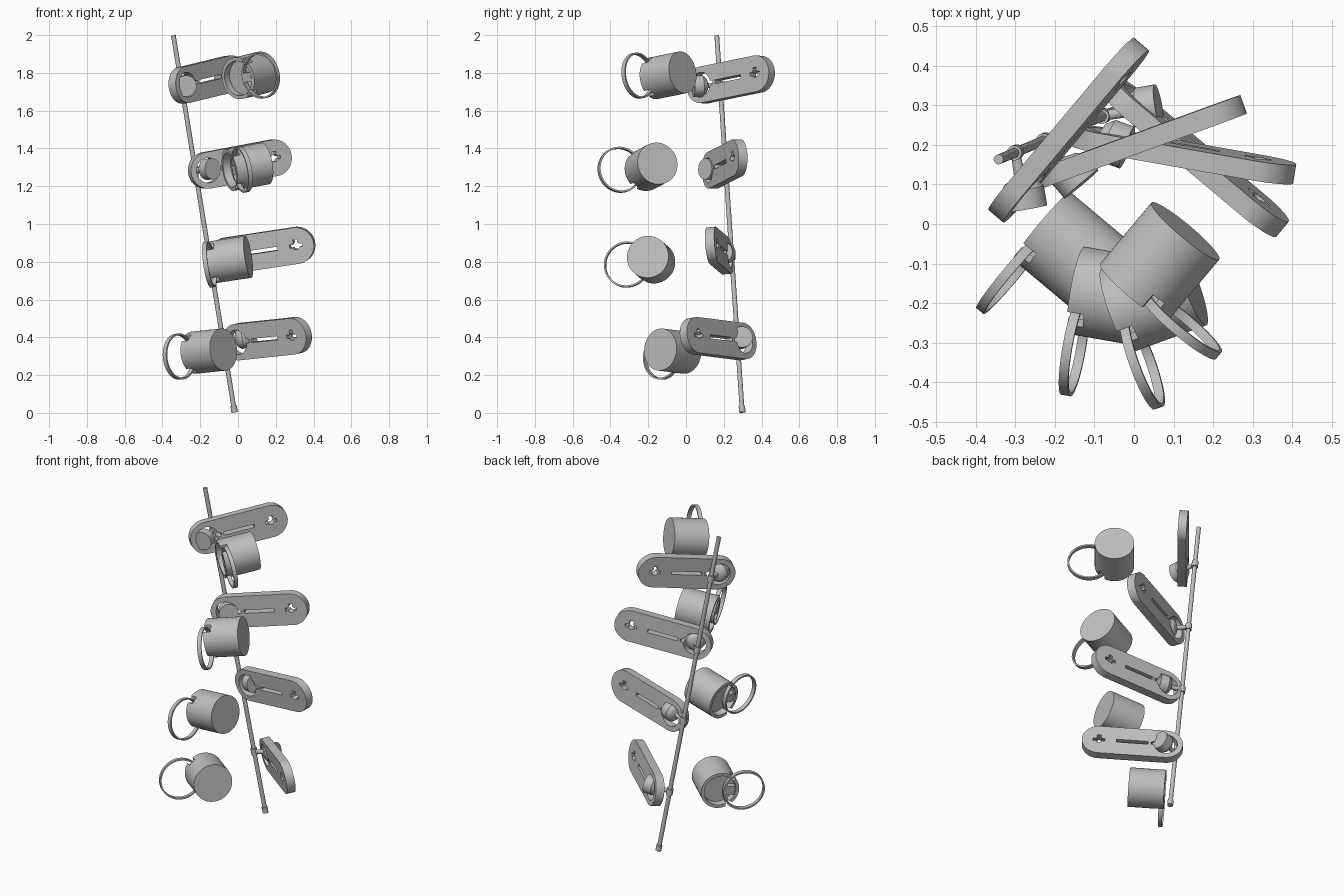
import bpy, bmesh
from math import radians, sin, cos, pi, tau
from mathutils import Matrix, Vector

if "Cube" in bpy.data.objects:
    bpy.data.objects.remove(bpy.data.objects["Cube"])

grey = bpy.data.materials.new("plain grey")
grey.use_nodes = True
grey.diffuse_color = (0.52, 0.52, 0.52, 1)
grey.node_tree.nodes["Principled BSDF"].inputs["Base Color"].default_value = grey.diffuse_color

ROD_LOW = Vector((-0.018, 0.298, 0.003))
ROD_HIGH = Vector((-0.342, 0.163, 1.998))
AXIS = (ROD_HIGH - ROD_LOW).normalized()


def link(name, mesh, matrix=None):
    ob = bpy.data.objects.new(name, mesh)
    bpy.context.collection.objects.link(ob)
    if matrix:
        ob.matrix_world = matrix
    return ob


def activate(ob):
    bpy.ops.object.select_all(action='DESELECT')
    ob.select_set(True)
    bpy.context.view_layer.objects.active = ob


def finish(mesh):
    """Weld, fix normals, colour and shade a mesh."""
    bm = bmesh.new()
    bm.from_mesh(mesh)
    bmesh.ops.remove_doubles(bm, verts=bm.verts, dist=1e-5)
    bmesh.ops.recalc_face_normals(bm, faces=bm.faces)
    bm.to_mesh(mesh)
    bm.free()
    mesh.materials.clear()
    mesh.materials.append(grey)
    ob = link("shading_helper", mesh)
    activate(ob)
    bpy.ops.object.shade_smooth_by_angle(angle=radians(30))
    bpy.data.objects.remove(ob)
    return mesh


def lathe(name, profile, closed=False, steps=64):
    """Spin (along, radius) points about the local x axis."""
    bm = bmesh.new()
    vs = [bm.verts.new((x, 0, r)) for x, r in profile]
    es = [bm.edges.new(p) for p in zip(vs, vs[1:])]
    if closed:
        es.append(bm.edges.new((vs[-1], vs[0])))
    bmesh.ops.spin(bm, geom=vs + es, cent=(0, 0, 0), axis=(1, 0, 0),
                   angle=tau, steps=steps, use_merge=True)
    mesh = bpy.data.meshes.new(name)
    bm.to_mesh(mesh)
    bm.free()
    return finish(mesh)


def boxes(name, specs):
    bm = bmesh.new()
    for centre, size in specs:
        bmesh.ops.create_cube(bm, size=1, matrix=Matrix.Translation(centre)
                              @ Matrix.Diagonal((*size, 1)))
    mesh = bpy.data.meshes.new(name)
    bm.to_mesh(mesh)
    bm.free()
    return mesh


def frame(heading, place):
    """x along the heading square to the rod, z along the rod."""
    a = radians(heading)
    c, s = cos(a), sin(a)
    u = Vector((c, s, -(c * AXIS.x + s * AXIS.y) / AXIS.z)).normalized()
    m = Matrix((u, AXIS.cross(u), AXIS)).transposed().to_4x4()
    return Matrix.Translation(place) @ m


def plate_mesh():
    """Round-ended plate with a large keyhole, a slot and a small winged hole."""
    half, rad, n = 0.19, 0.097, 64
    angles = [tau * i / n for i in range(n)]
    outer = [(half * (1 if cos(t) > 0 else -1) + rad * cos(t), rad * sin(t))
             for t in [a + pi / n for a in angles]]
    slot = [(-0.09, -0.01), (0.09, -0.01), (0.09, 0.01), (-0.09, 0.01)]
    keyhole = []
    for t in angles:
        r = 0.085 if cos(t) > 0.99 else 0.066
        keyhole.append((-half + r * cos(t), r * sin(t)))
    winged = []
    for t in angles:
        r = 0.034 if abs(cos(t)) > 0.95 or sin(t) > 0.92 else 0.02
        winged.append((half + r * cos(t), r * sin(t)))
    curve = bpy.data.curves.new("plate_outline", 'CURVE')
    curve.dimensions, curve.fill_mode, curve.extrude = '2D', 'BOTH', 0.025
    for pts in (outer, slot, keyhole, winged):
        sp = curve.splines.new('POLY')
        sp.points.add(len(pts) - 1)
        for p, (x, y) in zip(sp.points, pts):
            p.co = (x, y, 0, 1)
        sp.use_cyclic_u = True
    ob = link("plate_outline", curve)
    bpy.context.view_layer.update()
    dg = bpy.context.evaluated_depsgraph_get()
    mesh = bpy.data.meshes.new_from_object(ob.evaluated_get(dg))
    bpy.data.objects.remove(ob)
    mesh.transform(Matrix.Rotation(pi / 2, 4, 'X'))
    return finish(mesh)


def cup_mesh():
    """Shallow-recessed cylinder, notched where the ring passes its rim."""
    mesh = lathe("cup", [(0.102, 0), (0.102, 0.112), (-0.102, 0.112),
                         (-0.102, 0.093), (-0.06, 0.093), (-0.06, 0)])
    ob = link("cup_blank", mesh)
    cutter = link("notch_cutter", boxes("notches", [
        ((-0.09, -0.066, s * 0.092), (0.06, 0.035, 0.05)) for s in (-1, 1)]))
    cutter.hide_render = True
    mod = ob.modifiers.new("notches", 'BOOLEAN')
    mod.operation, mod.object, mod.solver = 'DIFFERENCE', cutter, 'EXACT'
    activate(ob)
    bpy.ops.object.modifier_apply(modifier=mod.name)
    mesh = ob.data
    bpy.data.objects.remove(cutter)
    bpy.data.objects.remove(ob)
    return finish(mesh)


plate = plate_mesh()
cup = cup_mesh()
lug = finish(boxes("lug", [((-0.078, -0.06, 0), (0.04, 0.055, 0.05))]))
ring = lathe("ring", [(-0.012, 0.113), (0.012, 0.113), (0.012, 0.122), (-0.012, 0.122)], True)
peg = lathe("peg", [(0, 0), (0, 0.012), (0.065, 0.014), (0.075, 0.04), (0.095, 0.056),
                    (0.145, 0.056), (0.145, 0)], steps=40)
collar = lathe("collar", [(-0.02, 0), (-0.02, 0.019), (0.02, 0.019), (0.02, 0)], steps=24)

# Leaning rod with a foot
length = (ROD_HIGH - ROD_LOW).length
upright = Matrix.Rotation(-pi / 2, 4, 'Y')
rod = lathe("rod", [(0, 0), (0, 0.017), (0.035, 0.017), (0.035, 0.0125),
                    (length, 0.0125), (length, 0)], steps=24)
link("rod", rod, frame(0, ROD_LOW) @ upright)

# Four levels, top to bottom: heading, plate centre, cup centre
levels = [
    (50, (-0.165, 0.237, 1.765), (0.065, -0.095, 1.787)),
    (20, (0.01, 0.205, 1.317), (0.05, -0.185, 1.303)),
    (-10, (0.125, 0.175, 0.859), (-0.045, -0.185, 0.811)),
    (-40, (0.155, 0.17, 0.393), (-0.155, -0.07, 0.327)),
]
for i, (heading, plate_at, cup_at) in enumerate(levels):
    n = f"_{i + 1}"
    plate_frame = frame(heading, plate_at)
    link("plate" + n, plate, plate_frame)
    cup_frame = frame(heading, cup_at)
    link("cup" + n, cup, cup_frame)
    link("cup_lug" + n, lug, cup_frame)
    link("ring" + n, ring, cup_frame @ Matrix.Translation((-0.085, -0.145, 0)))
    # Peg and collar on the rod beside the plate's keyhole
    z = (plate_frame @ Vector((-0.19, 0, 0))).z
    spot = ROD_LOW.lerp(ROD_HIGH, (z - ROD_LOW.z) / (ROD_HIGH.z - ROD_LOW.z))
    link("peg" + n, peg, frame(-80 + 30 * i, spot))
    link("collar" + n, collar, frame(0, spot) @ upright)
